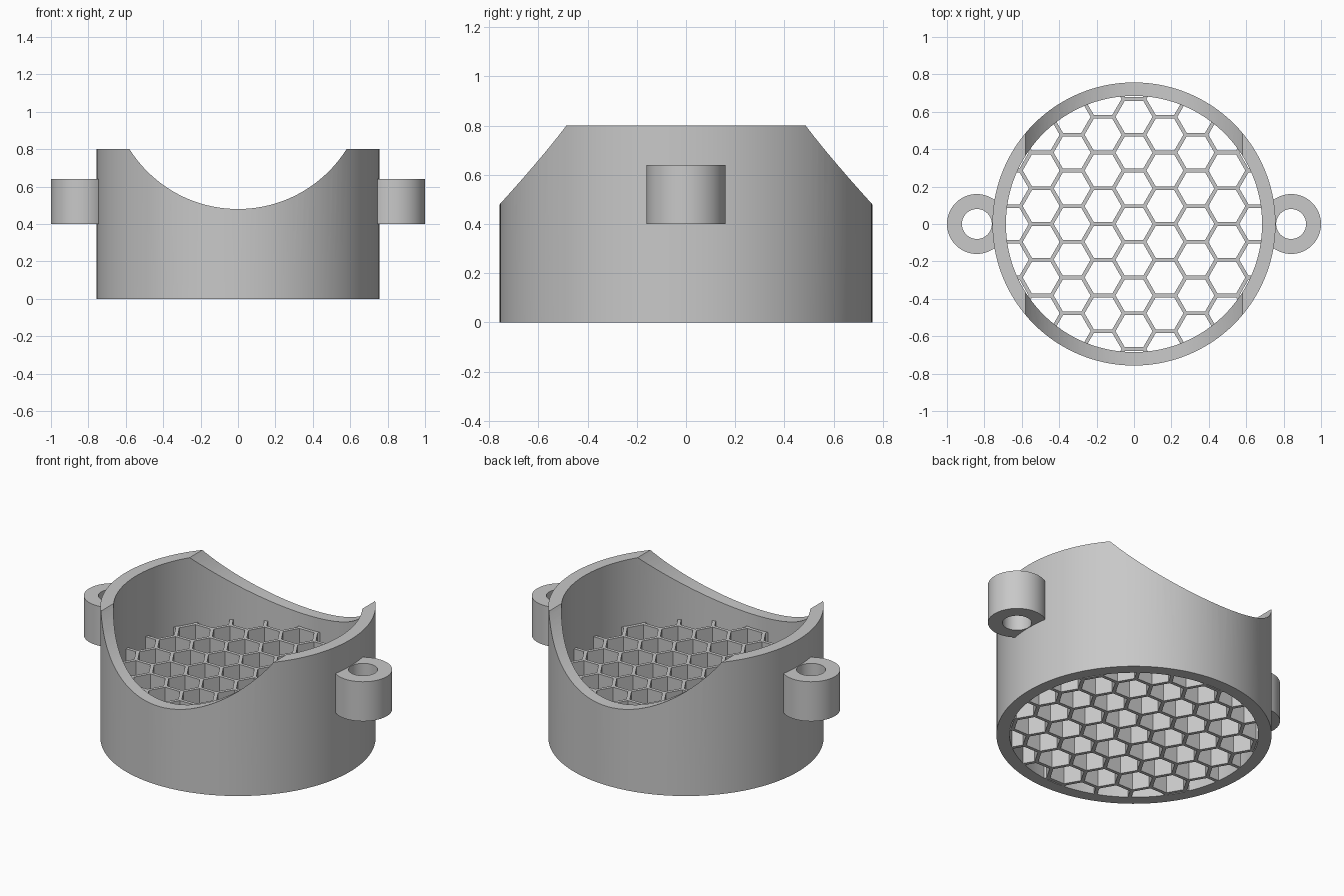
import bpy
import bmesh
from math import cos, sin, pi, radians, sqrt
from mathutils import Matrix

if "Cube" in bpy.data.objects:
    bpy.data.objects.remove(bpy.data.objects["Cube"], do_unlink=True)

OUTER, INNER, HEIGHT = 0.757, 0.685, 0.8
GRID_TOP = 0.4
PITCH, BAR = 0.191, 0.02
LUG_X, LUG_OUTER, LUG_INNER = 0.84, 0.16, 0.08

grey = bpy.data.materials.new("plain grey")
grey.use_nodes = True
colour = (0.58, 0.58, 0.58, 1)
grey.diffuse_color = colour
grey.node_tree.nodes["Principled BSDF"].inputs["Base Color"].default_value = colour


def finish(name, bm):
    bmesh.ops.recalc_face_normals(bm, faces=bm.faces)
    mesh = bpy.data.meshes.new(name)
    bm.to_mesh(mesh)
    bm.free()
    mesh.materials.append(grey)
    obj = bpy.data.objects.new(name, mesh)
    bpy.context.collection.objects.link(obj)
    return obj


def add_prism(bm, radius, z0, z1, sides, x=0, y=0):
    rings = [[bm.verts.new((x + radius * cos(2 * pi * i / sides),
                            y + radius * sin(2 * pi * i / sides), z))
              for i in range(sides)] for z in (z0, z1)]
    bm.faces.new(rings[0][::-1])
    bm.faces.new(rings[1])
    for i in range(sides):
        j = (i + 1) % sides
        bm.faces.new((rings[0][i], rings[0][j], rings[1][j], rings[1][i]))


def prism(name, radius, z0, z1, sides=128, x=0):
    bm = bmesh.new()
    add_prism(bm, radius, z0, z1, sides, x)
    return finish(name, bm)


def tube(name, outer, inner, z0, z1, sides, x=0):
    bm = bmesh.new()
    profile = ((outer, z0), (outer, z1), (inner, z1), (inner, z0))
    loops = [[bm.verts.new((x + r * cos(2 * pi * i / sides),
                            r * sin(2 * pi * i / sides), z))
              for i in range(sides)] for r, z in profile]
    for k in range(4):
        a, b = loops[k], loops[(k + 1) % 4]
        for i in range(sides):
            j = (i + 1) % sides
            bm.faces.new((a[i], a[j], b[j], b[i]))
    return finish(name, bm)


def cut(obj, cutter):
    cutter.hide_render = True
    mod = obj.modifiers.new("cut", 'BOOLEAN')
    mod.operation = 'DIFFERENCE'
    mod.solver = 'EXACT'
    mod.object = cutter
    activate(obj)
    bpy.ops.object.modifier_apply(modifier=mod.name)
    bpy.data.objects.remove(cutter, do_unlink=True)


def activate(obj):
    bpy.ops.object.select_all(action='DESELECT')
    obj.select_set(True)
    bpy.context.view_layer.objects.active = obj


# Round wall with a saddle scooped out from front to back
wall = tube("round_wall", OUTER, INNER, 0, HEIGHT, 128)
saddle = prism("saddle_cutter", 0.686, -1, 1)
saddle.data.transform(Matrix.Translation((0, 0, 1.166)) @ Matrix.Rotation(radians(90), 4, 'X'))
cut(wall, saddle)

# Honeycomb floor, its rim buried in the wall
floor = prism("honeycomb_floor", INNER + 0.01, 0, GRID_TOP)
bm = bmesh.new()
for col in range(-5, 6):
    for row in range(-5, 6):
        x = col * PITCH * sqrt(3) / 2
        y = (row + (col % 2) / 2) * PITCH
        if sqrt(x * x + y * y) < INNER + PITCH / 2:
            add_prism(bm, (PITCH - BAR) / sqrt(3), -0.1, GRID_TOP + 0.1, 6, x, y)
cut(floor, finish("cell_cutter", bm))

# Screw lugs on both sides, trimmed so they end inside the wall
lugs = []
for side, name in ((1, "left_lug"), (-1, "right_lug")):
    lug = tube(name, LUG_OUTER, LUG_INNER, 0.4, 0.64, 64, side * LUG_X)
    cut(lug, prism("lug_trimmer", 0.72, 0.3, 0.75))
    lugs.append(lug)

for obj in [wall] + lugs:
    activate(obj)
    bpy.ops.object.shade_smooth_by_angle(angle=radians(25))
